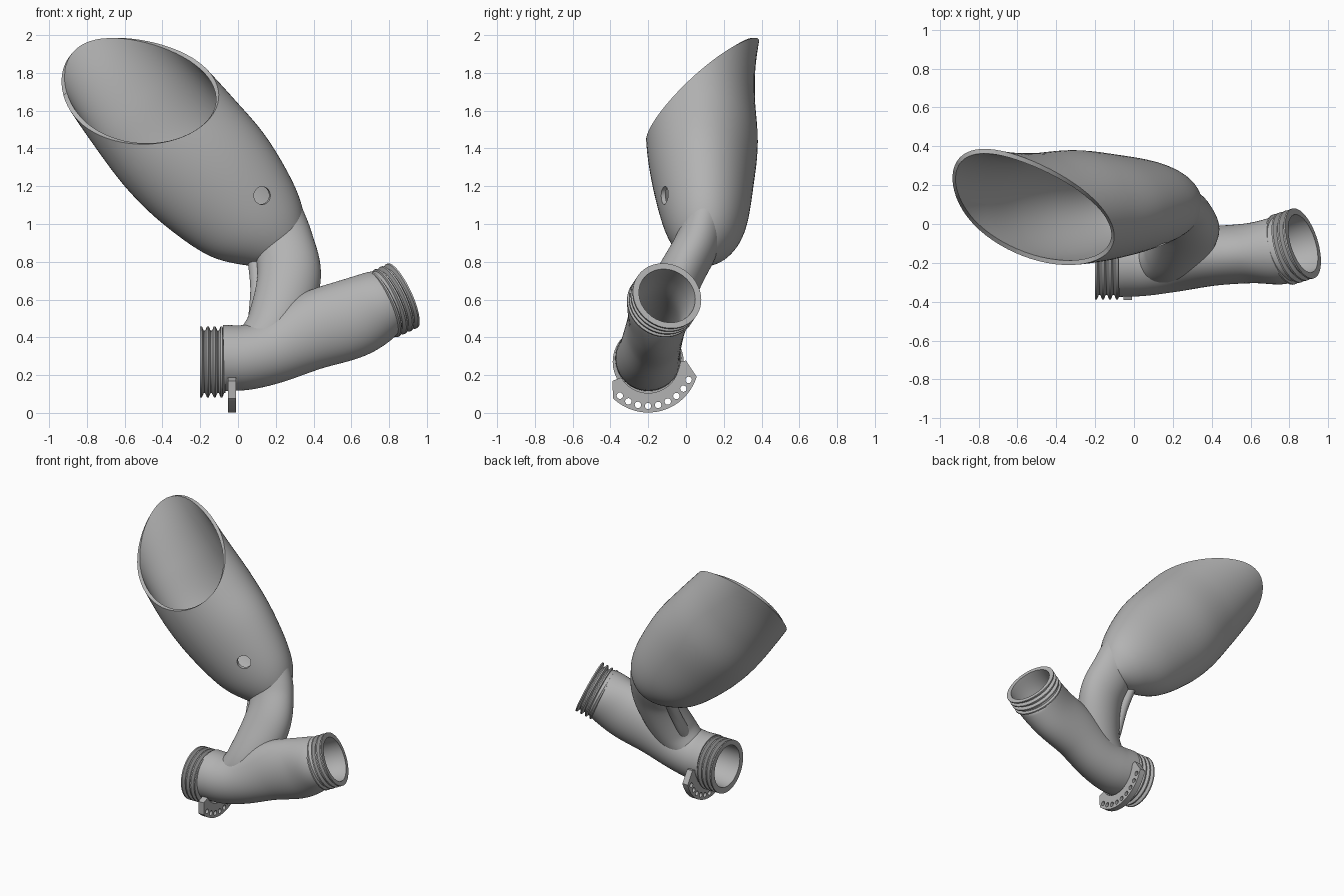
import bpy, bmesh, math
from mathutils import Vector

if "Cube" in bpy.data.objects:
    bpy.data.objects.remove(bpy.data.objects["Cube"])

grey = bpy.data.materials.new("plain grey")
grey.use_nodes = True
grey.diffuse_color = (0.45, 0.45, 0.45, 1)
grey.node_tree.nodes["Principled BSDF"].inputs["Base Color"].default_value = (0.45, 0.45, 0.45, 1)
Y = Vector((0, 1, 0))
SIDES = 64


def make_object(name, bm):
    bmesh.ops.recalc_face_normals(bm, faces=bm.faces)
    mesh = bpy.data.meshes.new(name)
    bm.to_mesh(mesh)
    bm.free()
    obj = bpy.data.objects.new(name, mesh)
    bpy.context.collection.objects.link(obj)
    mesh.materials.append(grey)
    return obj


def smooth_stations(stations, steps=8):
    """Catmull-Rom interpolation of equal-length number tuples."""
    pts = [Vector(s) for s in stations]
    pts = [2 * pts[0] - pts[1]] + pts + [2 * pts[-1] - pts[-2]]
    out = []
    for a, b, c, d in zip(pts, pts[1:], pts[2:], pts[3:]):
        for i in range(steps):
            t = i / steps
            out.append(0.5 * (2 * b + (c - a) * t + (2 * a - 5 * b + 4 * c - d) * t ** 2
                              + (3 * b - a - 3 * c + d) * t ** 3))
    return out + [pts[-2]]


def loft(stations, axis=None, steps=8):
    """Capped tube; each station is x, y, z, half height, half depth."""
    rows = smooth_stations(stations, steps)
    centres = [Vector(r[:3]) for r in rows]
    bm = bmesh.new()
    rings = []
    for i, row in enumerate(rows):
        t = axis or (centres[min(i + 1, len(rows) - 1)] - centres[max(i - 1, 0)]).normalized()
        u = Y.cross(t).normalized()
        v = t.cross(u)
        angles = [math.tau * k / SIDES for k in range(SIDES)]
        rings.append([bm.verts.new(centres[i] + u * row[3] * math.cos(a) + v * row[4] * math.sin(a))
                      for a in angles])
    for lower, upper in zip(rings, rings[1:]):
        for k in range(SIDES):
            n = (k + 1) % SIDES
            bm.faces.new((lower[k], lower[n], upper[n], upper[k]))
    bm.faces.new(rings[0])
    bm.faces.new(rings[-1])
    return bm


def cut(obj, *cutters):
    for cutter in cutters:
        mod = obj.modifiers.new("cut", "BOOLEAN")
        mod.operation = "DIFFERENCE"
        mod.solver = "EXACT"
        mod.object = cutter


def finish(obj, angle=35):
    bpy.ops.object.select_all(action="DESELECT")
    obj.select_set(True)
    bpy.context.view_layer.objects.active = obj
    bpy.ops.object.convert(target="MESH")
    bpy.ops.object.shade_smooth_by_angle(angle=math.radians(angle))


# Cup shape: distance along the tilted axis, sideways offset, y, half width, half depth
along, across = Vector((-0.64, 0, 0.77)), Vector((0.77, 0, 0.64))
cup_sections = [
    (0.45, 0.74, 0.09, 0.02, 0.02), (0.48, 0.74, 0.09, 0.10, 0.085),
    (0.58, 0.73, 0.10, 0.205, 0.165), (0.75, 0.705, 0.10, 0.297, 0.225),
    (1.03, 0.69, 0.09, 0.358, 0.27), (1.30, 0.675, 0.085, 0.37, 0.295),
    (1.60, 0.675, 0.075, 0.355, 0.29), (1.85, 0.68, 0.08, 0.335, 0.29),
    (2.10, 0.69, 0.11, 0.31, 0.29)]
cup_stations = [(*(along * s + across * p + Y * y), w, d) for s, p, y, w, d in cup_sections]
cup_solid = make_object("cup_cutter", loft(cup_stations, along.normalized()))

# Bore running through the main pipe
bore = make_object("bore_cutter", loft([
    (-0.25, -0.2, 0.27, 0.15, 0.15), (-0.1, -0.2, 0.28, 0.145, 0.145),
    (0.1, -0.195, 0.3, 0.13, 0.13), (0.4, -0.165, 0.43, 0.125, 0.125),
    (0.6, -0.15, 0.51, 0.13, 0.125), (0.76, -0.13, 0.58, 0.145, 0.145),
    (0.87, -0.1, 0.62, 0.155, 0.155), (0.93, -0.081, 0.648, 0.155, 0.155)]))

# Drain hole cutter on the cup front
hole_dir = Vector((0.3, -0.95, -0.1)).normalized()
hole_mid = Vector((0.13, -0.12, 1.15))
hole = make_object("hole_cutter", loft(
    [(*(hole_mid + hole_dir * t), 0.047, 0.047) for t in (-0.1, 0, 0.1)],
    Vector((0.3, -0.94, -0.1)).normalized(), 1))
cutters = [cup_solid, bore, hole]
for c in cutters:
    c.hide_render = True

# Open cup, trimmed by a slanted plane
bm = loft(cup_stations, along.normalized())
bmesh.ops.bisect_plane(bm, geom=bm.verts[:] + bm.edges[:] + bm.faces[:], plane_co=(0, -1.628, 0),
                       plane_no=(0.277, 1, -0.915), clear_inner=True)
cup = make_object("cup", bm)
wall = cup.modifiers.new("wall", "SOLIDIFY")
wall.thickness = 0.024
wall.offset = -1
cut(cup, hole)

# Main pipe from the right port to the left port
main_pipe = make_object("main_pipe", loft([
    (-0.075, -0.2, 0.29, 0.175, 0.175), (0.05, -0.2, 0.295, 0.172, 0.17),
    (0.2, -0.19, 0.335, 0.175, 0.16), (0.4, -0.165, 0.435, 0.205, 0.153),
    (0.6, -0.15, 0.5, 0.21, 0.155), (0.74, -0.137, 0.565, 0.19, 0.175),
    (0.8, -0.122, 0.587, 0.17, 0.17)]))
cut(main_pipe, bore)

# Neck rising from the main pipe to the cup
neck = make_object("neck", loft([
    (0.08, -0.19, 0.33, 0.12, 0.13), (0.2, -0.15, 0.47, 0.155, 0.14),
    (0.27, -0.04, 0.71, 0.168, 0.125), (0.24, 0.06, 0.9, 0.16, 0.118),
    (0.18, 0.11, 1.08, 0.15, 0.11)]))
cut(neck, cup_solid, bore)

# Slim strut beside the neck
strut = make_object("strut", loft([
    (0.1, -0.16, 0.4, 0.04, 0.05), (0.09, -0.1, 0.5, 0.035, 0.045),
    (0.1, -0.01, 0.66, 0.035, 0.04), (0.09, 0.07, 0.82, 0.04, 0.05)]))
cut(strut, cup_solid, bore)


# Ridged ports at both pipe ends
def port(name, end, inward):
    inward = Vector(inward).normalized()
    stations = []
    for i in range(4):
        for step, r in ((0, 0.188), (0.009, 0.188), (0.019, 0.165), (0.026, 0.165)):
            stations.append((*(Vector(end) + inward * (0.036 * i + step)), r, r))
    obj = make_object(name, loft(stations, inward, 1))
    cut(obj, bore)
    return obj


right_port = port("right_port", (-0.2, -0.2, 0.27), (1, 0, 0))
left_port = port("left_port", (0.87, -0.1, 0.62), (-0.86, -0.27, -0.4))


# Perforated fan-shaped tab below the right port
def polar(r, degrees):
    a = math.radians(degrees)
    return (r * math.cos(a), r * math.sin(a), 0)


curve = bpy.data.curves.new("tab", "CURVE")
curve.dimensions = "2D"
curve.fill_mode = "BOTH"
curve.extrude = 0.022


def add_loop(points):
    spline = curve.splines.new("POLY")
    spline.points.add(len(points) - 1)
    for point, co in zip(spline.points, points):
        point.co = (*co, 1)
    spline.use_cyclic_u = True


outer = [polar(0.268, a) for a in range(-134, -15, 3)]
inner = [polar(0.165, a) for a in range(0, -151, -5)]
add_loop(outer + [polar(0.2, 2)] + inner + [polar(0.215, -152)])
for i in range(9):
    cx, cy, _ = polar(0.234, -130 + 13.25 * i)
    add_loop([(cx + 0.017 * math.cos(math.tau * k / 16), cy + 0.017 * math.sin(math.tau * k / 16), 0)
              for k in range(16)])
tab = bpy.data.objects.new("tab", curve)
bpy.context.collection.objects.link(tab)
curve.materials.append(grey)
tab.location = (-0.032, -0.2, 0.27)
tab.rotation_euler = (math.pi / 2, 0, math.pi / 2)

for part in (cup, main_pipe, neck, strut):
    finish(part)
for part in (right_port, left_port, tab):
    finish(part, 30)
for c in cutters:
    bpy.data.objects.remove(c)
